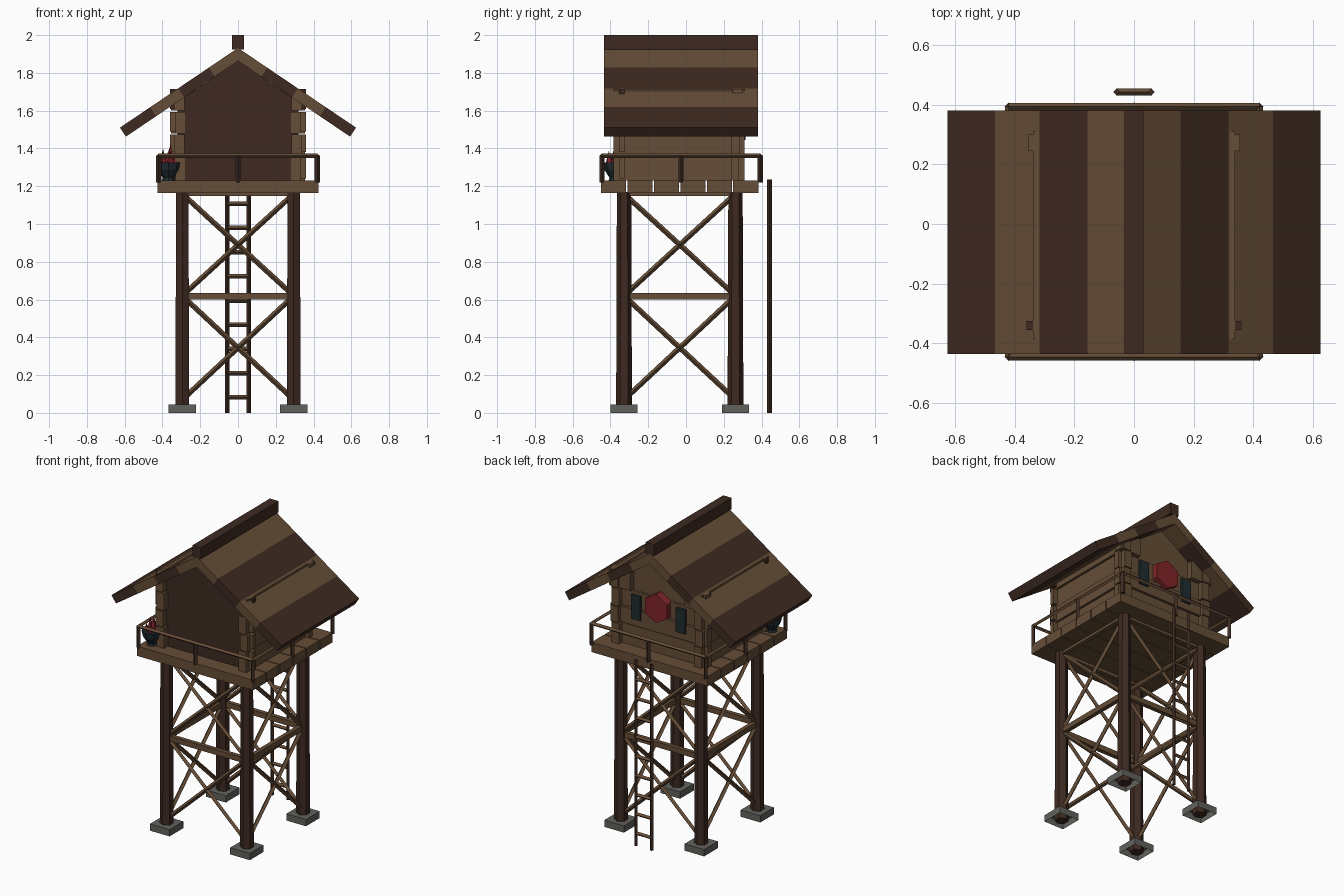
import bpy, bmesh, math
from mathutils import Vector

cube = bpy.data.objects.get("Cube")
if cube:
    bpy.data.objects.remove(cube)


def material(name, rgb):
    m = bpy.data.materials.new(name)
    m.use_nodes = True
    m.diffuse_color = (*rgb, 1)
    bsdf = next(n for n in m.node_tree.nodes if n.type == 'BSDF_PRINCIPLED')
    bsdf.inputs["Base Color"].default_value = (*rgb, 1)
    bsdf.inputs["Roughness"].default_value = 0.9
    return m


BROWN = material("brown wood", (0.133, 0.075, 0.038))
DARK = material("dark wood", (0.048, 0.023, 0.015))
STONE = material("grey stone", (0.12, 0.12, 0.11))
RED = material("red", (0.22, 0.018, 0.022))
TEAL = material("dark teal", (0.014, 0.025, 0.029))


def finish(name, bm, mat):
    bmesh.ops.recalc_face_normals(bm, faces=bm.faces)
    me = bpy.data.meshes.new(name)
    bm.to_mesh(me)
    bm.free()
    me.materials.append(mat)
    ob = bpy.data.objects.new(name, me)
    bpy.context.scene.collection.objects.link(ob)
    return ob


def prism(name, pts, y0, y1, mat):
    """Extrude an xz outline from y0 to y1."""
    bm = bmesh.new()
    face = bm.faces.new([bm.verts.new((x, y0, z)) for x, z in pts])
    ext = bmesh.ops.extrude_face_region(bm, geom=[face])
    verts = [g for g in ext["geom"] if isinstance(g, bmesh.types.BMVert)]
    bmesh.ops.translate(bm, verts=verts, vec=(0, y1 - y0, 0))
    return finish(name, bm, mat)


def box(name, x0, x1, y0, y1, z0, z1, mat):
    return prism(name, [(x0, z0), (x1, z0), (x1, z1), (x0, z1)], y0, y1, mat)


def rod(name, a, b, r, mat, sides=4, r2=None):
    """Straight bar, or cone, between two points."""
    a, b = Vector(a), Vector(b)
    bm = bmesh.new()
    bmesh.ops.create_cone(bm, cap_ends=True, segments=sides, radius1=r,
                          radius2=r if r2 is None else r2, depth=(b - a).length)
    rot = (b - a).to_track_quat('Z', 'Y').to_matrix()
    bmesh.ops.rotate(bm, verts=bm.verts, cent=(0, 0, 0), matrix=rot)
    bmesh.ops.translate(bm, verts=bm.verts, vec=(a + b) / 2)
    return finish(name, bm, mat)


# Legs and footings
LX, FRONT, BACK = 0.295, -0.328, 0.262
corners = [(-LX, FRONT), (LX, FRONT), (LX, BACK), (-LX, BACK)]
for x, y in corners:
    rod("leg", (x, y, 0), (x, y, 1.17), 0.042, DARK, 6, 0.038)
    foot = box("footing", x - 0.072, x + 0.072, y - 0.072, y + 0.072, 0, 0.045, STONE)
    bm = bmesh.new()
    bm.from_mesh(foot.data)
    base = [f for f in bm.faces if f.calc_center_median().z < 0.001]
    bmesh.ops.delete(bm, geom=base, context='FACES_ONLY')
    bm.to_mesh(foot.data)
    bm.free()

# Ring beams and crossed braces on all four sides
for i, (ax, ay) in enumerate(corners):
    bx, by = corners[(i + 1) % 4]
    for z0, z1 in [(0.6, 0.635), (1.147, 1.17)]:
        h = 0.014
        box("ring_beam", min(ax, bx) - h, max(ax, bx) + h,
            min(ay, by) - h, max(ay, by) + h, z0, z1, BROWN)
    for z0, z1 in [(0.07, 0.62), (0.62, 1.16)]:
        rod("brace", (ax, ay, z0), (bx, by, z1), 0.014, BROWN)
        rod("brace", (ax, ay, z1), (bx, by, z0), 0.014, BROWN)

# Deck planks
for i in range(6):
    y = -0.45 + i * 0.14
    box("deck_plank", -0.427, 0.427, y, y + 0.133, 1.165, 1.23, BROWN)

# Railing
RX, RF, RB, RZ = 0.42, -0.445, 0.393, 1.362
rail_corners = [(-RX, RF), (RX, RF), (RX, RB), (-RX, RB)]
for i, (ax, ay) in enumerate(rail_corners):
    bx, by = rail_corners[(i + 1) % 4]
    rod("rail", (ax, ay, RZ), (bx, by, RZ), 0.012, BROWN)
    rod("rail_post", (ax, ay, 1.22), (ax, ay, RZ), 0.014, DARK)
    mx, my = (ax + bx) / 2, (ay + by) / 2
    rod("rail_post", (mx, my, 1.22), (mx, my, RZ), 0.014, DARK)

# Ladder
for x in (-0.058, 0.058):
    rod("ladder_rail", (x, 0.442, 0), (x, 0.442, 1.235), 0.012, DARK)
for i in range(9):
    z = 0.083 + i * 0.128
    rod("ladder_rung", (-0.06, 0.442, z), (0.06, 0.442, z), 0.012, BROWN)

# Cabin end walls, shaped to the gable
gable = [(-0.32, 1.23), (0.32, 1.23), (0.32, 1.645), (0, 1.865), (-0.32, 1.645)]
prism("front_wall", gable, -0.345, -0.32, DARK)
prism("back_wall", gable, 0.24, 0.262, BROWN)

# Interlocking wall planks
rows = [1.23, 1.37, 1.48, 1.6, 1.722]
for i, (z0, z1) in enumerate(zip(rows, rows[1:])):
    z1 -= 0.006
    step = 0.008 * (i % 2)
    for s in (-1, 1):
        a, b = sorted((s * (0.275 + step), s * (0.33 + step)))
        box("side_plank", a, b, -0.385, 0.31, z0, z1, BROWN)
        a, b = sorted((s * 0.3, s * 0.36))
        box("front_plank_end", a, b, -0.355, -0.325, z0 + 0.01, z1, DARK if i == 3 else BROWN)
    if i < 3:
        box("back_plank", -0.355, 0.355, 0.24, 0.278 + step, z0, z1, BROWN)
    else:
        for s in (-1, 1):
            a, b = sorted((s * 0.2, s * 0.355))
            box("back_plank_end", a, b, 0.245, 0.3, z0, z1, BROWN)

# Back windows and hexagonal shield
for x in (-0.165, 0.165):
    box("window", x - 0.034, x + 0.034, 0.25, 0.295, 1.415, 1.575, TEAL)
hexagon = [(0.095 * math.sin(k * math.pi / 3), 1.54 + 0.095 * math.cos(k * math.pi / 3))
           for k in range(6)]
prism("shield", hexagon, 0.26, 0.315, RED)

# Roof planks, alternating in colour, mirrored over the ridge
R0, R1 = -0.435, 0.38
slope = 0.675
ang = math.atan(slope)
dx, dz = 0.057 * math.sin(ang), 0.057 * math.cos(ang)
cuts = [0, 0.155, 0.317, 0.465, 0.625]
for i, (x0, x1) in enumerate(zip(cuts, cuts[1:])):
    z0, z1 = 1.932 - slope * x0, 1.932 - slope * x1
    inner = (0, z0 - 0.069) if i == 0 else (x0 - dx, z0 - dz)
    outline = [(x0, z0), (x1, z1), (x1 - dx, z1 - dz), inner]
    for s in (-1, 1):
        prism("roof_plank", [(s * x, z) for x, z in outline], R0, R1, DARK if i % 2 else BROWN)
box("ridge_cap", -0.031, 0.031, R0, R1, 1.925, 2.0, DARK)

# Bowl of embers on the deck
BX, BY = -0.368, -0.375
for z0, z1, r0, r1 in [(1.23, 1.245, 0.035, 0.03), (1.245, 1.285, 0.03, 0.056),
                       (1.285, 1.325, 0.056, 0.066)]:
    rod("bowl", (BX, BY, z0), (BX, BY, z1), r0, TEAL, 8, r1)
rod("flame", (BX + 0.005, BY, 1.32), (BX + 0.012, BY, 1.42), 0.03, RED, 5, 0)
for k in range(5):
    c, s = math.cos(k * 1.257), math.sin(k * 1.257)
    rod("flame", (BX + 0.032 * c, BY + 0.032 * s, 1.315),
        (BX + 0.036 * c, BY + 0.036 * s, 1.375 + 0.012 * (k % 3)), 0.022, RED, 5, 0)
